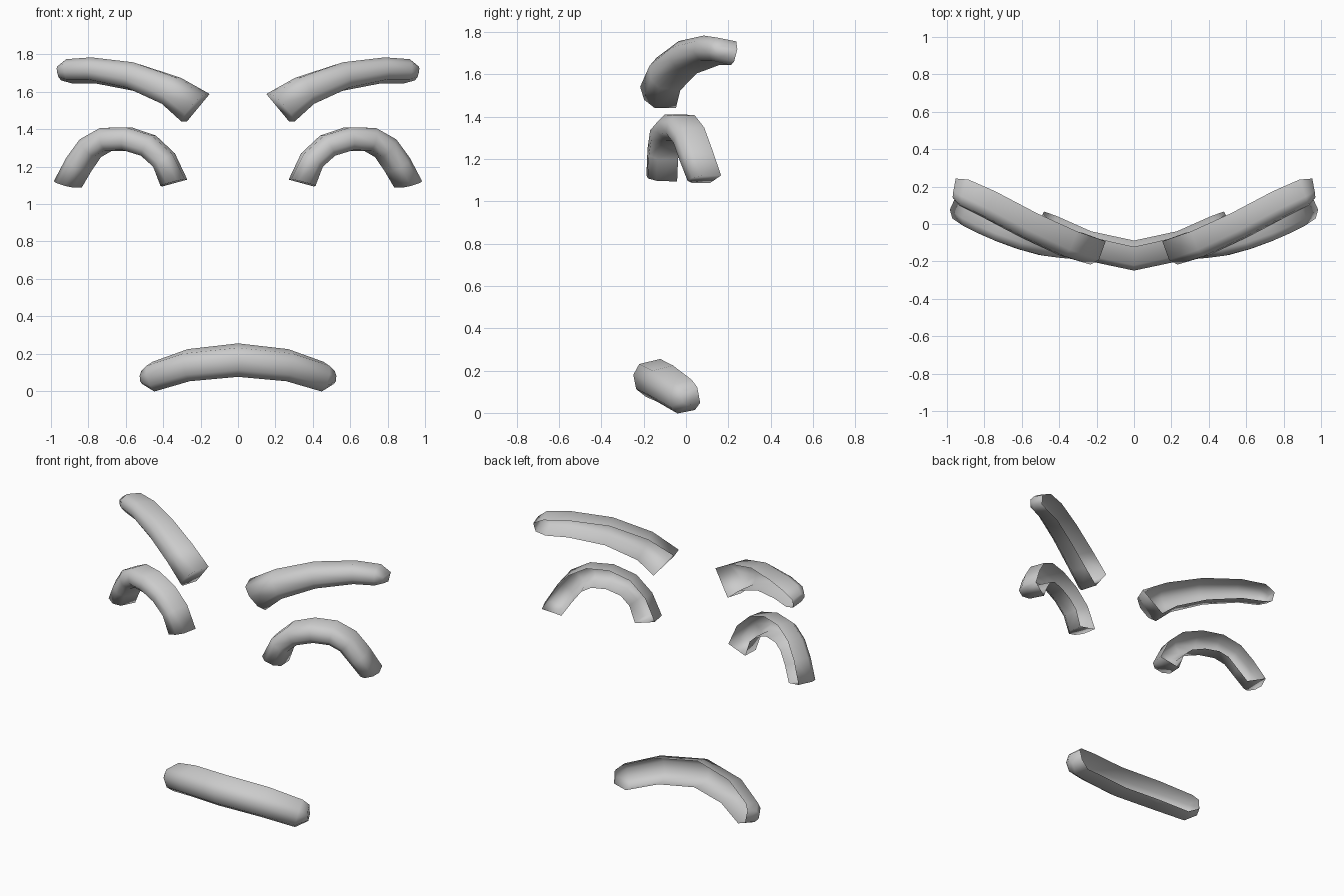
import bpy, bmesh, math
from mathutils import Vector

if "Cube" in bpy.data.objects:
    bpy.data.objects.remove(bpy.data.objects["Cube"])

# Channel cross-section: (across, outward), open at the back, rounded front
PROFILE = [(-.5, 0), (-.48, .73), (-.21, 1), (.21, 1), (.48, .73), (.5, 0)]


def band(name, stations, first_tangent=None, last_tangent=None, mirror=False):
    """Loft the profile along stations: (back centre, outward normal, width, depth)."""
    bm = bmesh.new()
    pts = [Vector(s[0]) for s in stations]
    rings = []
    for i, (_, normal, width, depth) in enumerate(stations):
        t = pts[min(i + 1, len(pts) - 1)] - pts[max(i - 1, 0)]
        if i == 0 and first_tangent:
            t = Vector(first_tangent)
        if i == len(pts) - 1 and last_tangent:
            t = Vector(last_tangent)
        t.normalize()
        n = Vector(normal)
        n = (n - t * n.dot(t)).normalized()
        side = t.cross(n)
        rings.append([bm.verts.new(pts[i] + side * (u * width) + n * (d * depth)) for u, d in PROFILE])
    for a, b in zip(rings, rings[1:]):
        for j in range(len(PROFILE) - 1):
            bm.faces.new((a[j], b[j], b[j + 1], a[j + 1]))
    bm.faces.new(rings[0])
    bm.faces.new(rings[-1][::-1])
    # outward normals: the middle front strip must face along the outward direction
    bm.faces.ensure_lookup_table()
    bm.normal_update()
    if bm.faces[2].normal.dot(Vector(stations[0][1])) < 0:
        bmesh.ops.reverse_faces(bm, faces=bm.faces)
    mesh = bpy.data.meshes.new(name)
    bm.to_mesh(mesh)
    bm.free()
    ob = bpy.data.objects.new(name, mesh)
    bpy.context.collection.objects.link(ob)
    mesh.shade_smooth()
    if mirror:
        ob.modifiers.new("Mirror", 'MIRROR').use_mirror_merge = False
    return ob


# eyebrows: wide cut inner end, rounded outer tip
band("eyebrows", [
    ((.212, -.07, 1.515), (.38, -.92, .03), .195, .145),
    ((.34, -.033, 1.60), (.38, -.92, .1), .165, .145),
    ((.54, .055, 1.675), (.42, -.9, .16), .145, .14),
    ((.75, .165, 1.705), (.45, -.88, .2), .125, .14),
    ((.885, .225, 1.70), (.45, -.88, .2), .115, .135),
    ((.95, .235, 1.69), (.4, -.9, .2), .06, .10),
], first_tangent=(.13, .04, .12), mirror=True)

# closed eyes: arched bands with square-cut ends
arch = [(.338, -.05, 1.112), (.39, -.045, 1.235), (.47, -.035, 1.31), (.58, -.005, 1.347),
        (.69, .035, 1.345), (.77, .07, 1.30), (.83, .10, 1.215), (.89, .14, 1.105)]
widths = [.14] + [.128] * 6 + [.125]
band("closed_eyes", [(p, (.12 + .6 * (p[0] - .34), -.95, .02), w, .135) for p, w in zip(arch, widths)],
     first_tangent=(.04, .01, .15), last_tangent=(.04, .02, -.15), mirror=True)

# downturned mouth: half of the path, then reflected for the other half
half = [((.25, -.05, .147), (.24, -.95, -.2), .16, .14),
        ((.435, .035, .085), (.34, -.9, -.2), .15, .125),
        ((.485, .06, .085), (.2, -.95, -.2), .075, .09)]
other = [((-p[0], p[1], p[2]), (-n[0], n[1], n[2]), w, d) for p, n, w, d in reversed(half)]
band("mouth", other + [((0, -.105, .174), (0, -.98, -.2), .165, .14)] + half)
